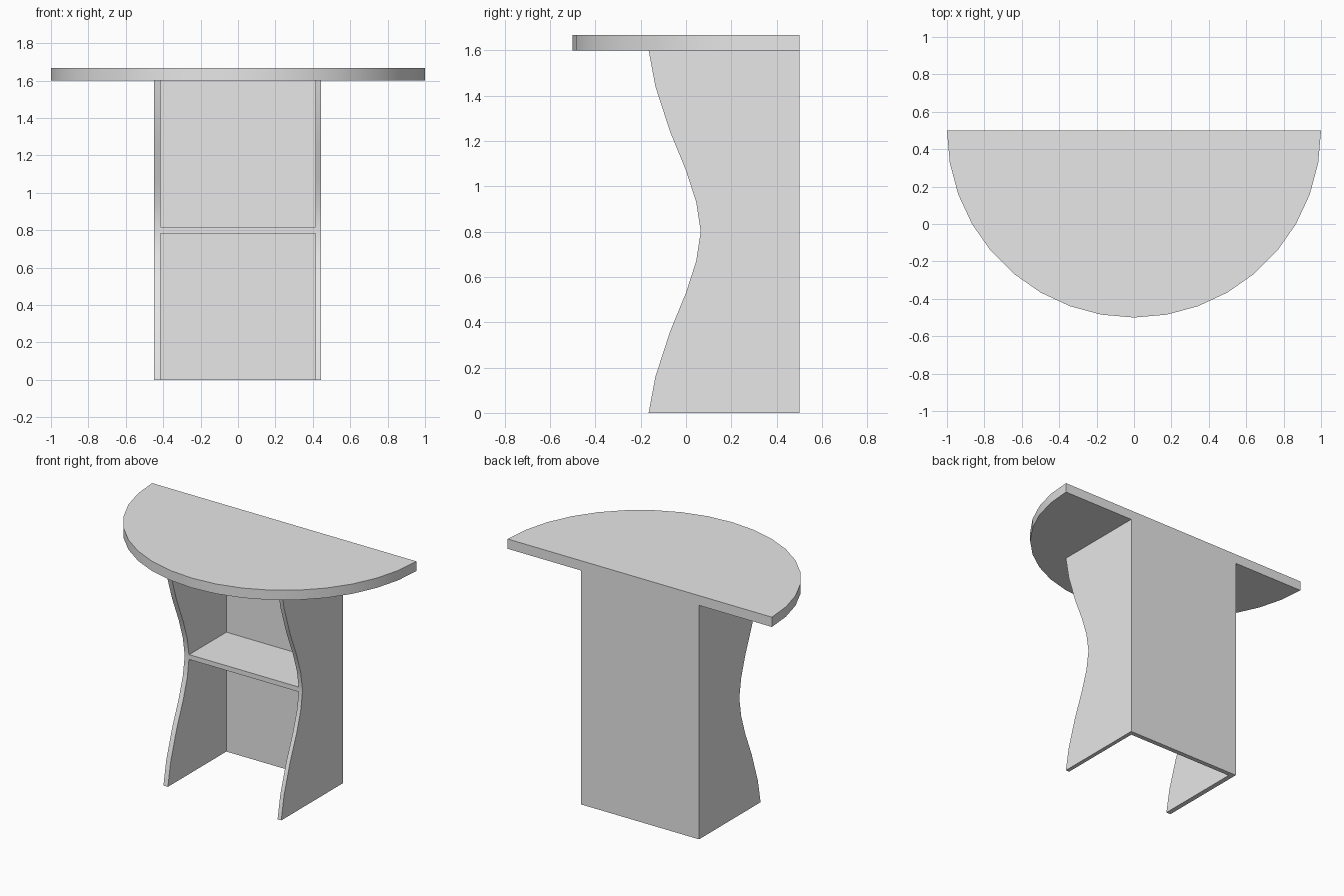
import bpy, bmesh, math
from mathutils import Vector

cube = bpy.data.objects.get("Cube")
if cube:
    bpy.data.objects.remove(cube, do_unlink=True)

# Single plain finish
GREY = (0.8, 0.8, 0.8, 1)
grey = bpy.data.materials.new("plain_grey")
grey.use_nodes = True
grey.diffuse_color = GREY
grey.node_tree.nodes["Principled BSDF"].inputs["Base Color"].default_value = GREY

BACK = 0.5
LEG_TOP = 1.6
TOP_THICK = 0.067
BOARD = 0.033
INNER = 0.415


def extrude_profile(name, points, offset):
    """Solid made by pushing a closed outline along an offset."""
    bm = bmesh.new()
    face = bm.faces.new([bm.verts.new(p) for p in points])
    pushed = bmesh.ops.extrude_face_region(bm, geom=[face])["geom"]
    verts = [v for v in pushed if isinstance(v, bmesh.types.BMVert)]
    bmesh.ops.translate(bm, verts=verts, vec=Vector(offset))
    bmesh.ops.recalc_face_normals(bm, faces=bm.faces[:])
    mesh = bpy.data.meshes.new(name)
    bm.to_mesh(mesh)
    bm.free()
    mesh.materials.append(grey)
    obj = bpy.data.objects.new(name, mesh)
    bpy.context.collection.objects.link(obj)
    bpy.ops.object.select_all(action="DESELECT")
    obj.select_set(True)
    bpy.context.view_layer.objects.active = obj
    bpy.ops.object.shade_smooth_by_angle(angle=math.radians(30))
    return obj


def board(name, x0, x1, y0, y1, z0, z1):
    outline = [(x0, y0, z0), (x1, y0, z0), (x1, y1, z0), (x0, y1, z0)]
    return extrude_profile(name, outline, (0, 0, z1 - z0))


# Half-round table top
arc = [math.pi * (1 + i / 18) for i in range(19)]
extrude_profile("table_top",
                [(math.cos(a), BACK + math.sin(a), LEG_TOP) for a in arc],
                (0, 0, TOP_THICK))

# Side panels with a waisted front edge, symmetric about mid height
lower = [(-0.165, 0), (-0.135, 0.16), (-0.07, 0.36), (0, 0.53), (0.045, 0.67)]
upper = [(y, LEG_TOP - z) for y, z in reversed(lower)]
side = lower + [(0.065, LEG_TOP / 2)] + upper + [(BACK, LEG_TOP), (BACK, 0)]
for name, x, thick in (("left_side_panel", INNER, 0.028),
                       ("right_side_panel", -INNER, -0.034)):
    extrude_profile(name, [(x, y, z) for y, z in side], (thick, 0, 0))

# Back panel and middle shelf between the sides
board("back_panel", -INNER, INNER, BACK - BOARD, BACK, 0, LEG_TOP)
mid = LEG_TOP / 2
board("shelf", -INNER, INNER, 0.065, BACK - BOARD, mid - BOARD / 2, mid + BOARD / 2)
